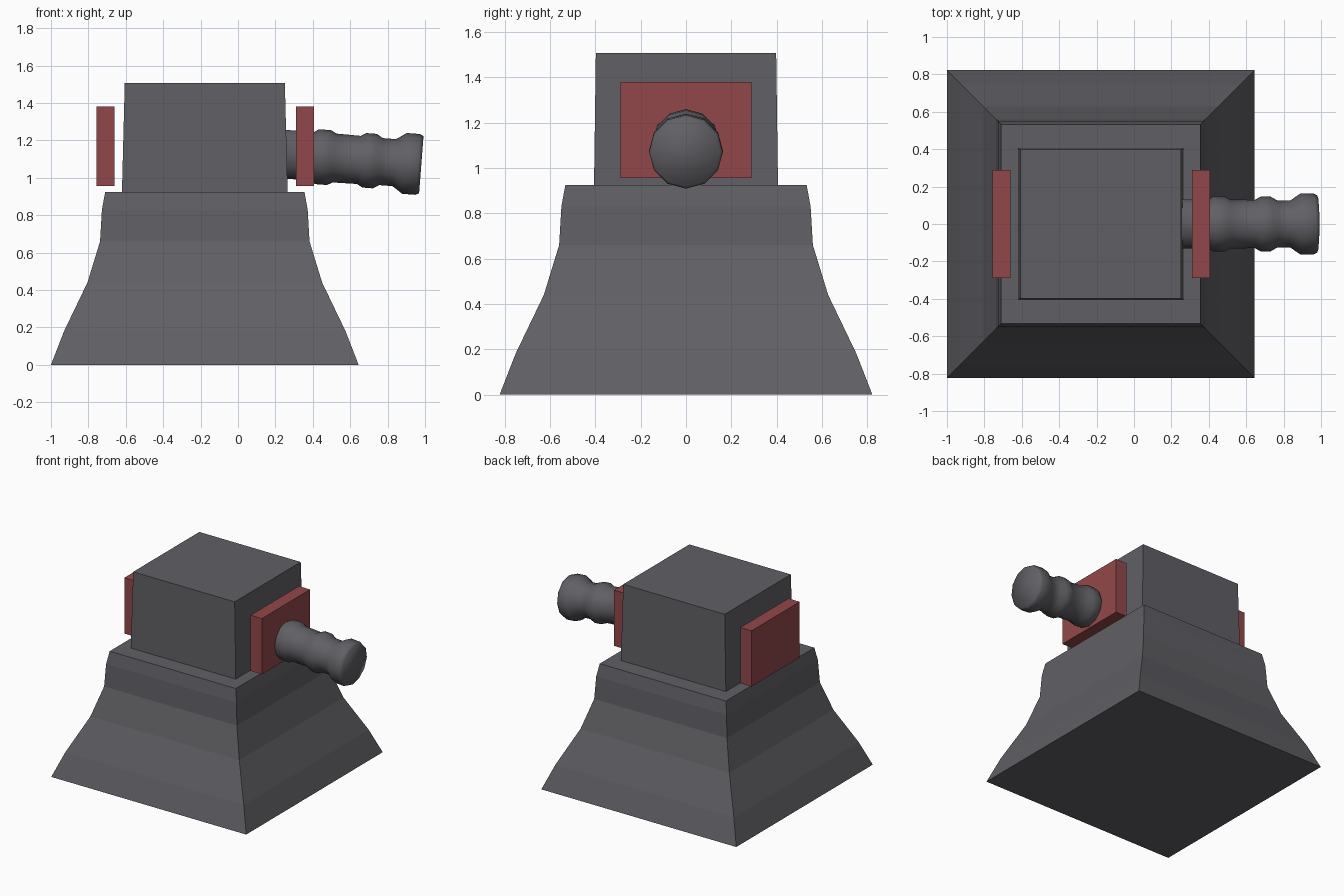
import bpy, bmesh, math
from mathutils import Vector, Matrix

if "Cube" in bpy.data.objects:
    bpy.data.objects.remove(bpy.data.objects["Cube"])

CX = -0.1775  # tower centre line


def material(name, rgb):
    m = bpy.data.materials.new(name)
    m.diffuse_color = (*rgb, 1)
    m.use_nodes = True
    m.node_tree.nodes["Principled BSDF"].inputs["Base Color"].default_value = m.diffuse_color
    return m


GREY = material("dark grey", (0.117, 0.117, 0.13))
RED = material("dull red", (0.29, 0.064, 0.067))


def loft(name, rings, mat, smooth=False):
    """Skin a stack of equal-sized rings and cap both ends."""
    bm = bmesh.new()
    loops = [[bm.verts.new(p) for p in ring] for ring in rings]
    n = len(loops[0])
    for a, b in zip(loops, loops[1:]):
        for i in range(n):
            j = (i + 1) % n
            bm.faces.new((a[i], a[j], b[j], b[i]))
    bm.faces.new(loops[0][::-1])
    bm.faces.new(loops[-1])
    bmesh.ops.recalc_face_normals(bm, faces=bm.faces)
    for f in bm.faces:
        f.smooth = smooth
    me = bpy.data.meshes.new(name)
    bm.to_mesh(me)
    bm.free()
    me.materials.append(mat)
    ob = bpy.data.objects.new(name, me)
    bpy.context.collection.objects.link(ob)
    return ob


def rect(cx, hx, hy, z):
    return [(cx + sx * hx, sy * hy, z) for sx, sy in ((-1, -1), (1, -1), (1, 1), (-1, 1))]


# Flared square pedestal: (half width, height)
pedestal = [(0.8225, 0), (0.7525, 0.18), (0.6275, 0.44), (0.56, 0.66), (0.55, 0.83), (0.5325, 0.925)]
loft("pedestal", [rect(CX, h, h, z) for h, z in pedestal], GREY)

# Slightly tapered turret block
loft("turret", [rect(CX, 0.443, 0.406, 0.925), rect(CX, 0.428, 0.398, 1.507)], GREY)

# Armour plates floating off both ends of the turret
for label, x in (("front_plate", 0.3575), ("rear_plate", -0.7085)):
    loft(label, [rect(x, 0.0475, 0.29, z) for z in (0.955, 1.38)], RED)

# Ringed gun barrel: (distance back from the muzzle, radius), drooping slightly
barrel = [(0.76, 0.13), (0.585, 0.13), (0.56, 0.147), (0.495, 0.147), (0.465, 0.131),
          (0.335, 0.129), (0.305, 0.146), (0.25, 0.146), (0.215, 0.126), (0.145, 0.126),
          (0.09, 0.163), (0.02, 0.163), (0, 0.153)]
frame = Matrix.Translation((0.98, 0, 1.07)) @ Matrix.Rotation(math.radians(4.4), 4, 'Y')
SIDES = 12
rings = [[frame @ Vector((-d, r * math.cos(math.tau * i / SIDES), r * math.sin(math.tau * i / SIDES)))
          for i in range(SIDES)] for d, r in barrel]
loft("barrel", rings, GREY, smooth=True)
